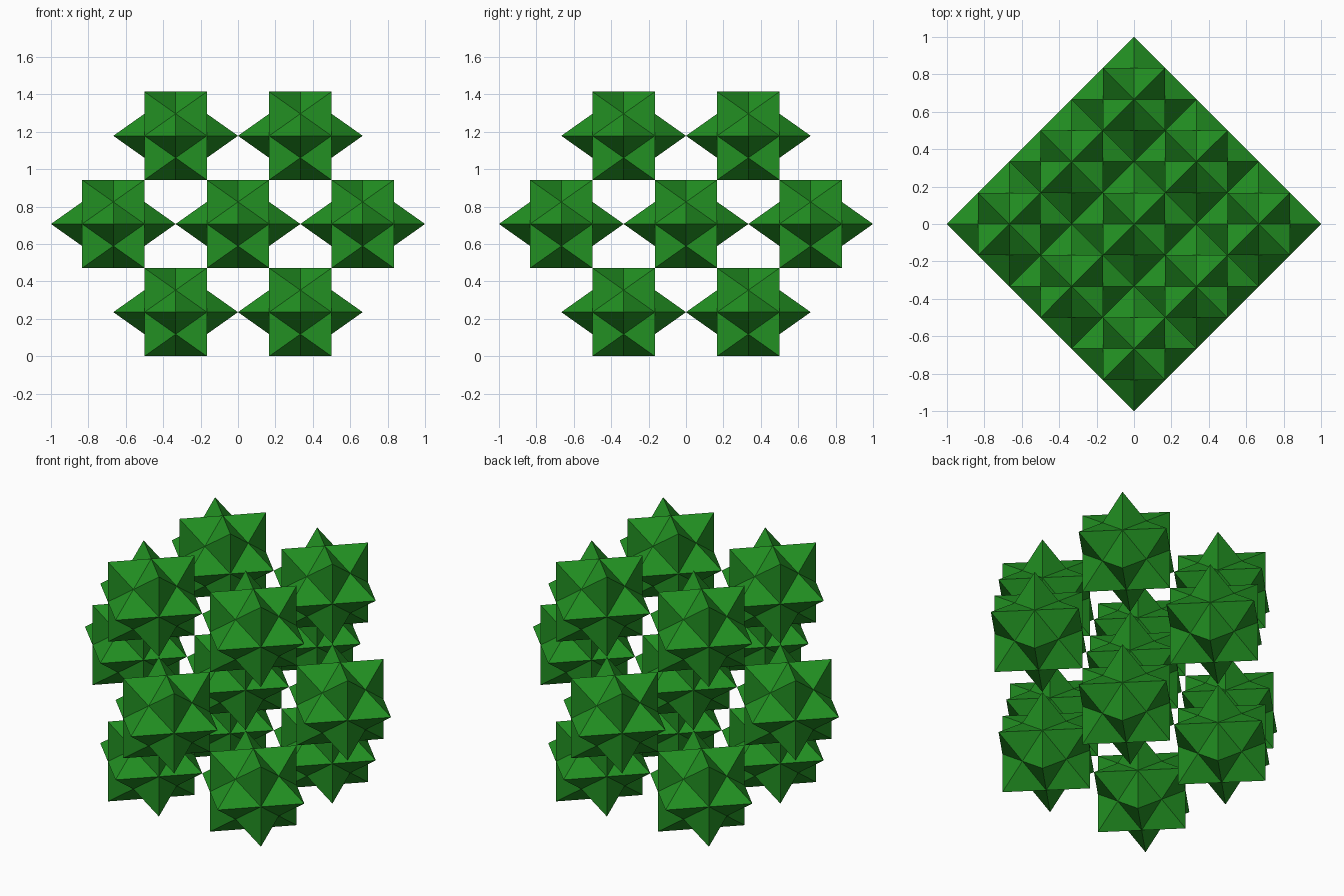
import bpy, bmesh
from math import radians, sqrt
from itertools import product
from mathutils import Matrix, Vector

if "Cube" in bpy.data.objects:
    bpy.data.objects.remove(bpy.data.objects["Cube"])

S = sqrt(2) / 6          # scale: spike tips lie 1/3 from each star's centre

green = bpy.data.materials.new("green")
green.diffuse_color = (0.016, 0.28, 0.016, 1)
green.use_nodes = True
green.node_tree.nodes["Principled BSDF"].inputs["Base Color"].default_value = green.diffuse_color


def axis_vec(axis, value):
    v = Vector((0, 0, 0))
    v[axis] = value
    return v


def star_mesh():
    """Stellated rhombic dodecahedron: a pyramid on each of 12 rhombic faces."""
    bm = bmesh.new()
    for a, b, c in ((0, 1, 2), (1, 2, 0), (2, 0, 1)):
        for sa, sb in product((-1, 1), repeat=2):
            pa, pb = axis_vec(a, sa), axis_vec(b, sb)
            tip = pa + pb
            up = tip / 2 + axis_vec(c, 0.5)
            down = tip / 2 - axis_vec(c, 0.5)
            ring = [pa, up, pb, down]
            for i in range(4):
                tri = [tip, ring[i], ring[(i + 1) % 4]]
                bm.faces.new([bm.verts.new(p) for p in tri])
    bmesh.ops.remove_doubles(bm, verts=bm.verts, dist=1e-4)
    bmesh.ops.recalc_face_normals(bm, faces=bm.faces)
    bm.transform(Matrix.Rotation(radians(45), 4, 'Z') @ Matrix.Scale(S, 4))
    mesh = bpy.data.meshes.new("star")
    bm.to_mesh(mesh)
    bm.free()
    mesh.materials.append(green)
    return mesh


star = star_mesh()


def place(name, x, y, z):
    obj = bpy.data.objects.new(name, star)
    obj.location = (x, y, z)
    bpy.context.collection.objects.link(obj)


# Middle layer: centre star and four around it
mid = 3 * S
for x, y in ((0, 0), (2/3, 0), (-2/3, 0), (0, 2/3), (0, -2/3)):
    place("middle_star", x, y, mid)

# Upper and lower layers of four stars
for name, z in (("lower_star", S), ("upper_star", 5 * S)):
    for x, y in product((-1/3, 1/3), repeat=2):
        place(name, x, y, z)
